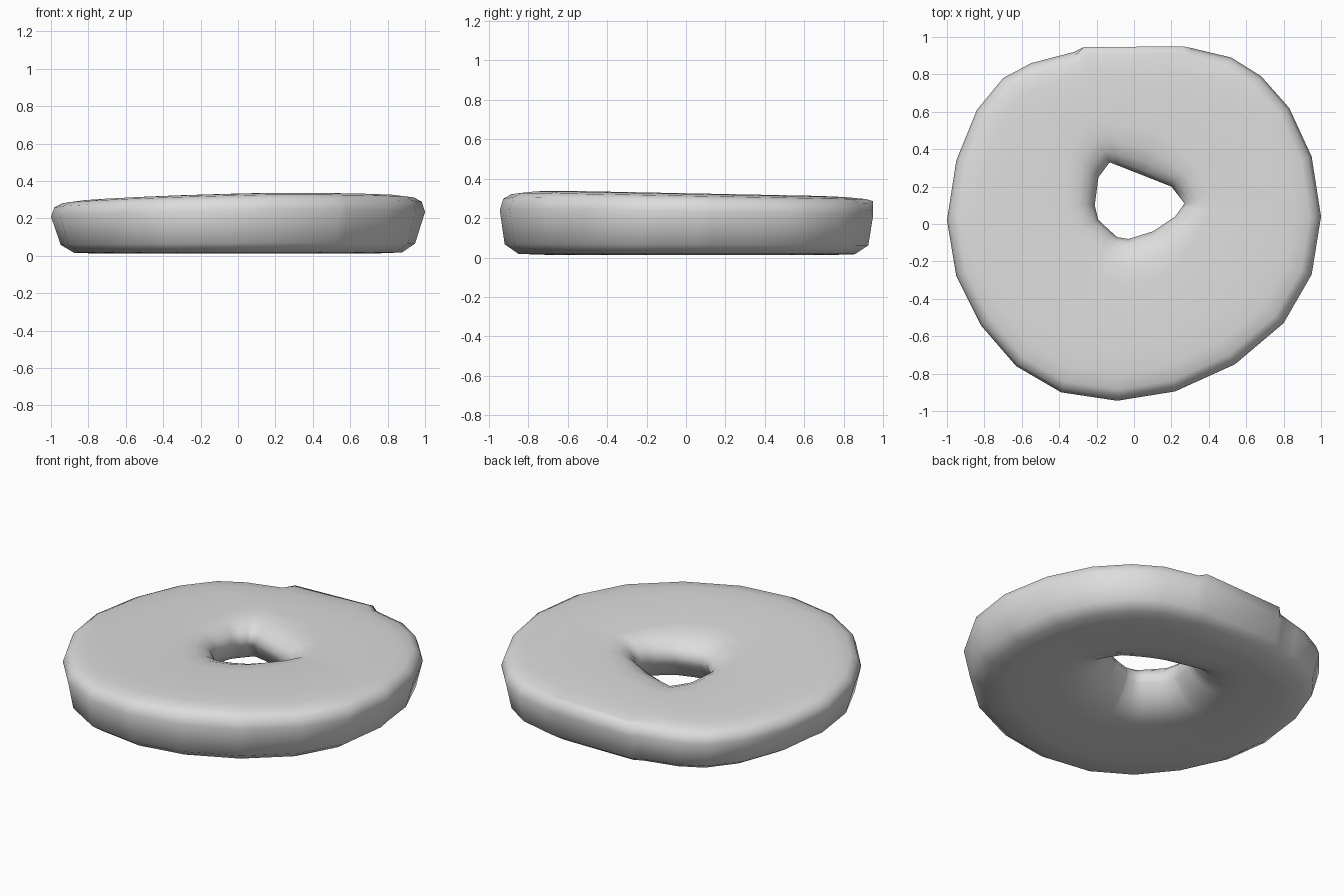
import bpy, bmesh, math
from mathutils import Vector

cube = bpy.data.objects.get("Cube")
if cube:
    bpy.data.objects.remove(cube)

# Outlines of the disc edge and of the narrowest part of the hole
OUTER = [(.26, .95), (.31, .94), (.52, .89), (.68, .79), (.83, .62), (.95, .36), (1, .04),
         (.95, -.27), (.8, -.53), (.54, -.75), (.22, -.895), (-.09, -.945), (-.39, -.9),
         (-.63, -.76), (-.82, -.54), (-.95, -.28), (-1, .02), (-.95, .34), (-.84, .61),
         (-.7, .78), (-.55, .86), (-.32, .92), (-.27, .945)]
HOLE = [(-.13, .33), (.2, .2), (.27, .11), (.22, .04), (.1, -.04), (-.03, -.08),
        (-.09, -.07), (-.19, .02), (-.21, .1), (-.19, .25)]
CENTRE = Vector((0, 0.1))


def bearing(point):
    offset = Vector(point) - CENTRE
    return math.atan2(offset.y, offset.x) % math.tau


def reach(outline, angle):
    """Distance from the centre to an outline in one direction."""
    ray = Vector((math.cos(angle), math.sin(angle)))
    for a, b in zip(outline, outline[1:] + outline[:1]):
        a, b = Vector(a) - CENTRE, Vector(b) - CENTRE
        edge = b - a
        det = ray.cross(edge)
        if abs(det) > 1e-9:
            t, s = a.cross(edge) / det, a.cross(ray) / det
            if t > 0 and -1e-4 <= s <= 1.0001:
                return t
    return 0.5


def top_height(p):
    """The top slopes down towards the back and the right."""
    return 0.319 + 0.028 * min(p.x, 0.25) - 0.02 * p.y


def section(angle):
    """Closed cross-section: over the rim, into the hole, back underneath."""
    ray = Vector((math.cos(angle), math.sin(angle)))
    out, hole = reach(OUTER, angle), reach(HOLE, angle)
    # The rim is cut flat at the back
    if abs(ray.x * out) < 0.28 and ray.y > 0:
        rim = [(0, .7), (0, .93), (-.04, .965), (-.14, .99), (-.25, 1)]
    else:
        rim = [(0, .72), (-.018, .89), (-.06, .96), (-.14, .99), (-.25, 1)]
    points = [(out + d, h) for d, h in rim]
    # The hole dips gently on top, less to the sides, and opens wider underneath
    flare = 0.15 - 0.06 * ray.x ** 2
    points += [(hole + flare * f, h) for f, h in
               [(1.7, 1), (1, .975), (.5, .9), (.17, .8), (0, .67)]]
    points += [(hole + .2 * f, h) for f, h in
               [(.07, .54), (.25, .36), (.55, .18), (1, .08), (1.5, .05)]]
    # The side wall leans in towards the base, least at the front and back
    lean = 0.055 - 0.03 * abs(ray.y)
    points += [(out + d, h) for d, h in [(-.25, .04), (-.07 - lean, .055), (-lean, .2)]]
    ring = []
    for r, h in points:
        p = CENTRE + ray * r
        ring.append((p.x, p.y, h * top_height(p)))
    return ring


# Loft the sections around the hole
angles = []
for a in sorted(bearing(p) for p in OUTER + HOLE):
    if not angles or a - angles[-1] > 0.02:
        angles.append(a)
bm = bmesh.new()
rings = [[bm.verts.new(p) for p in section(a)] for a in angles]
for ring, following in zip(rings, rings[1:] + rings[:1]):
    for i in range(len(ring)):
        j = (i + 1) % len(ring)
        bm.faces.new((ring[i], following[i], following[j], ring[j]))
bmesh.ops.recalc_face_normals(bm, faces=bm.faces)
for face in bm.faces:
    face.smooth = True

mesh = bpy.data.meshes.new("holed_disc")
bm.to_mesh(mesh)
bm.free()
disc = bpy.data.objects.new("holed_disc", mesh)
bpy.context.collection.objects.link(disc)

# Plain grey surface
grey = bpy.data.materials.new("light_grey")
grey.use_nodes = True
colour = (0.72, 0.72, 0.72, 1)
grey.diffuse_color = colour
grey.node_tree.nodes["Principled BSDF"].inputs["Base Color"].default_value = colour
mesh.materials.append(grey)
